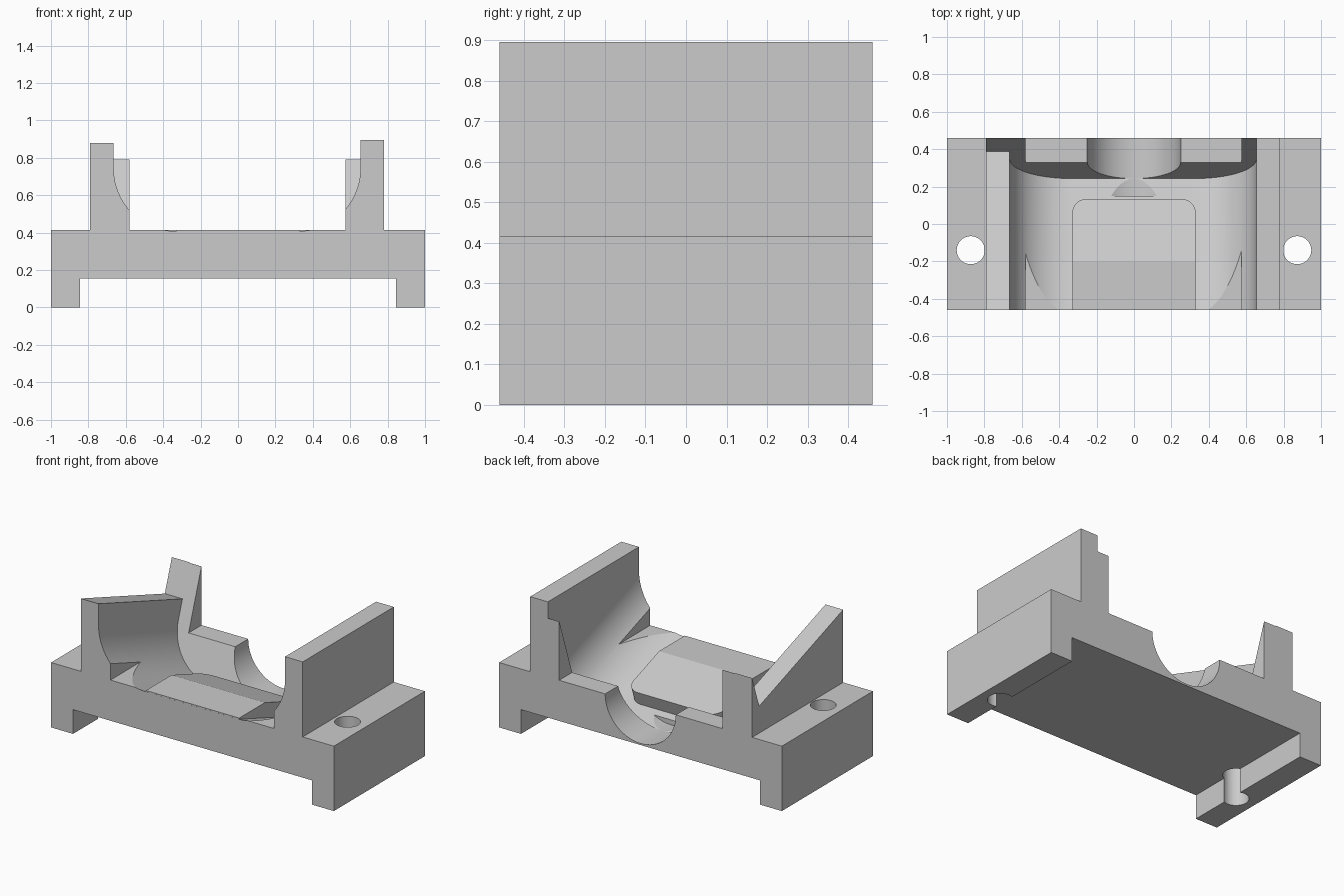
import bpy, bmesh, math
from mathutils import Matrix, Vector

cube = bpy.data.objects.get("Cube")
if cube:
    bpy.data.objects.remove(cube, do_unlink=True)

grey = bpy.data.materials.new("plain_grey")
grey.use_nodes = True
color = (0.6, 0.6, 0.6, 1)
grey.diffuse_color = color
grey.node_tree.nodes["Principled BSDF"].inputs["Base Color"].default_value = color

HALF_DEPTH = 0.46
DECK = 0.415
SLOPE = math.atan(0.345)
# Tilted frame of the cradle: y runs down the floor, z is square to it
TILT = Matrix.Translation((0, 0.243, 0.165)) @ Matrix.Rotation(-SLOPE, 4, 'X')


def prism(name, outline, direction, matrix=Matrix()):
    """Solid made by sweeping a flat outline along a direction."""
    bm = bmesh.new()
    face = bm.faces.new([bm.verts.new(p) for p in outline])
    swept = bmesh.ops.extrude_face_region(bm, geom=[face])
    moved = [v for v in swept["geom"] if isinstance(v, bmesh.types.BMVert)]
    bmesh.ops.translate(bm, verts=moved, vec=Vector(direction))
    bmesh.ops.transform(bm, matrix=matrix, verts=bm.verts)
    bmesh.ops.recalc_face_normals(bm, faces=bm.faces)
    mesh = bpy.data.meshes.new(name)
    bm.to_mesh(mesh)
    bm.free()
    mesh.materials.append(grey)
    obj = bpy.data.objects.new(name, mesh)
    bpy.context.collection.objects.link(obj)
    return obj


def arc(cx, cy, rx, ry, start, end, steps):
    angles = [math.radians(start + (end - start) * i / steps) for i in range(steps + 1)]
    return [(cx + rx * math.cos(a), cy + ry * math.sin(a)) for a in angles]


def combine(obj, tool, operation):
    """Apply a boolean and discard the helper solid."""
    tool.hide_render = True
    mod = obj.modifiers.new("cut", 'BOOLEAN')
    mod.operation, mod.solver, mod.object = operation, 'EXACT', tool
    bpy.ops.object.select_all(action='DESELECT')
    bpy.context.view_layer.objects.active = obj
    obj.select_set(True)
    bpy.ops.object.modifier_apply(modifier=mod.name)
    bpy.data.objects.remove(tool, do_unlink=True)


# Bracket: deck, two feet, uneven side walls and their inner ledges
section = [(-1, 0), (-0.845, 0), (-0.845, 0.155), (0.845, 0.155), (0.845, 0), (1, 0),
           (1, DECK), (0.78, DECK), (0.78, 0.895), (0.655, 0.895), (0.655, 0.79),
           (0.575, 0.79), (0.575, DECK), (-0.58, DECK), (-0.58, 0.79),
           (-0.665, 0.79), (-0.665, 0.88), (-0.79, 0.88), (-0.79, DECK), (-1, DECK)]
bracket = prism("bracket", [(x, -HALF_DEPTH, z) for x, z in section], (0, 2 * HALF_DEPTH, 0))

# Sloping cradle with rounded corners, which also bevels off the left wall
cradle = arc(-0.335, 0.32, 0.33, 0.32, 180, 270, 20) + arc(0.325, 0.32, 0.33, 0.32, 270, 360, 20)
cradle += [(0.655, 1.3), (-0.9, 1.3), (-0.9, 0.447), (-0.665, 0.447)]
combine(bracket, prism("cradle_cutter", [(x, -1.2, w) for x, w in cradle],
                       (0, 1.2, 0), TILT), 'DIFFERENCE')

# Half-round shaft seat in the back edge
seat = arc(0, DECK, 0.25, 0.25, 0, 360, 64)[:-1]
combine(bracket, prism("seat_cutter", [(x, 0.15, z) for x, z in seat], (0, 0.4, 0)), 'DIFFERENCE')

# Bolt holes
for side in (-1, 1):
    ring = arc(side * 0.873, -0.14, 0.075, 0.075, 0, 360, 40)[:-1]
    combine(bracket, prism("hole_cutter", [(x, y, -0.1) for x, y in ring], (0, 0, 0.7)), 'DIFFERENCE')

# Raised pad on the cradle floor, trimmed level with the deck
pad_outline = [(-0.33, -1), (0.33, -1)]
pad_outline += arc(0.25, -0.226, 0.08, 0.08, 0, 90, 8) + arc(-0.25, -0.226, 0.08, 0.08, 90, 180, 8)
pad = prism("floor_pad", [(x, s, -0.015) for x, s in pad_outline], (0, 0, 0.107), TILT)
trim = [(-0.6, -0.459), (0.6, -0.459), (0.6, 0.4), (-0.6, 0.4)]
combine(pad, prism("pad_trim", [(x, y, 0.1) for x, y in trim], (0, 0, DECK - 0.1)), 'INTERSECT')

# Smooth the curves, keep the corners crisp
for obj in (bracket, pad):
    bpy.ops.object.select_all(action='DESELECT')
    bpy.context.view_layer.objects.active = obj
    obj.select_set(True)
    bpy.ops.object.shade_smooth_by_angle(angle=math.radians(15))
